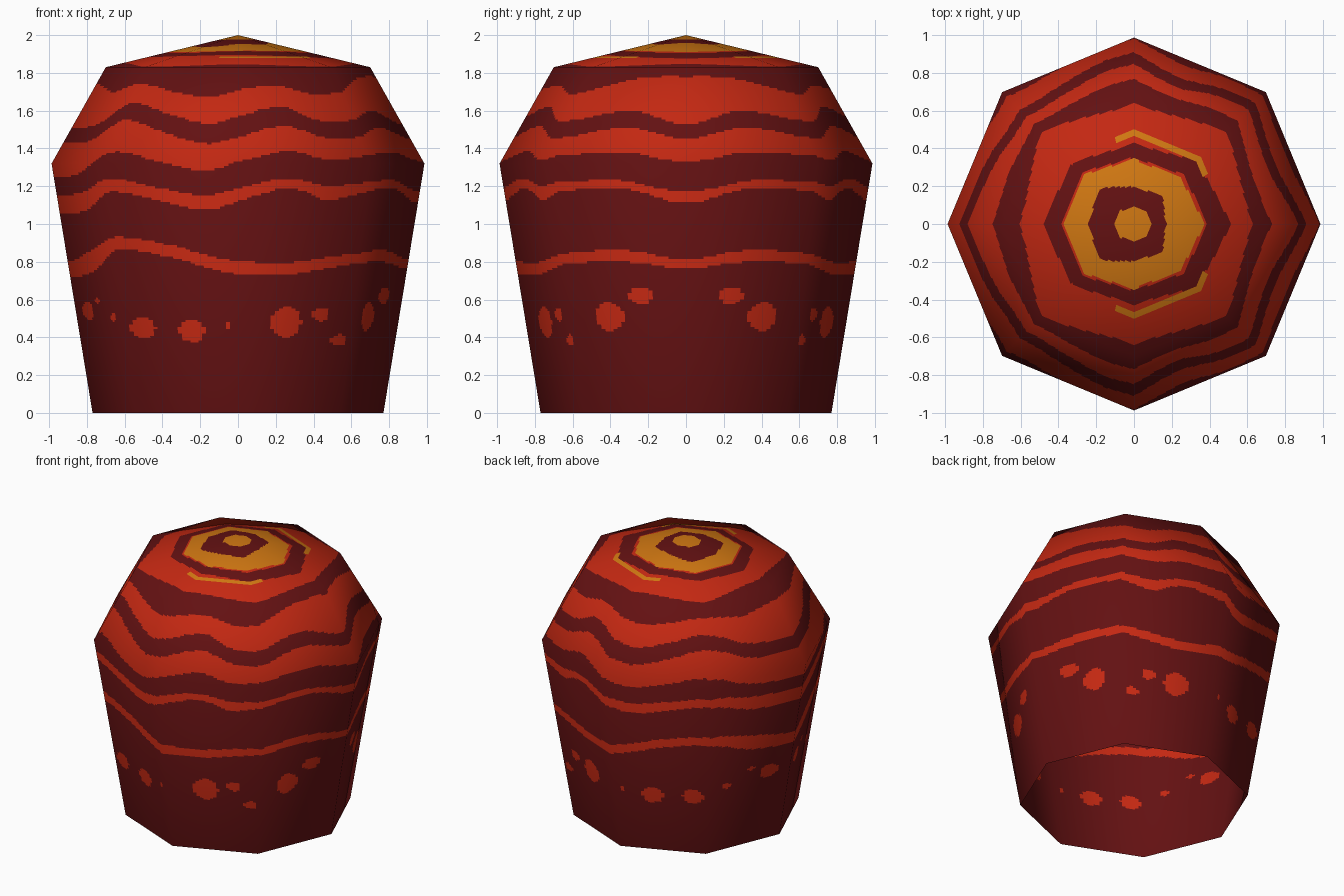
import bpy, math
from mathutils import Vector

if "Cube" in bpy.data.objects:
    bpy.data.objects.remove(bpy.data.objects["Cube"])

COLS, SIDES = 28, 8                      # columns per flat side, sides
CAP = 1.83                               # above this, p = CAP + (0.70 - radius)
APEX = CAP + 0.70
# profile rings: p, radius, z, normal (out, up), rows to next ring
RINGS = [(0.0, 0.77, 0.0, (0.987, -0.16), 110),
         (1.32, 0.987, 1.32, (0.985, 0.174), 46),
         (CAP, 0.70, 1.83, (0.605, 0.796), 60),
         (APEX, 0.0, 2.0, (0.0, 1.0), 0)]

# colours
def material(name, rgb):
    m = bpy.data.materials.new(name)
    m.diffuse_color = (*rgb, 1)
    m.use_nodes = True
    m.node_tree.nodes["Principled BSDF"].inputs["Base Color"].default_value = m.diffuse_color
    return m

MATS = [material("dark_maroon", (0.125, 0.0055, 0.006)),
        material("lava_red", (0.55, 0.021, 0.006)),
        material("amber", (0.63, 0.185, 0.006))]
D, R, A = 0, 1, 2

# wavy stripe edges: heights at stations around the half turn (0 = +x, 2 = front, 4 = -x)
S = [0, .5, 1, 1.3, 1.6, 2, 2.25, 2.6, 3, 3.5, 4]

def ring(*radii):
    return [APEX - r for r in radii]

BANDS = [  # (lower edge, colour above it)
    ([.765, .80, .79, .76, .73, .735, .77, .83, .86, .75, .72], R),
    ([.815, .86, .845, .82, .795, .805, .835, .895, .93, .86, .80], D),
    ([1.11, 1.19, 1.17, 1.13, 1.19, 1.12, 1.075, 1.12, 1.17, 1.07, 1.06], R),
    ([1.17, 1.23, 1.22, 1.20, 1.24, 1.19, 1.15, 1.19, 1.24, 1.17, 1.15], D),
    ([1.33, 1.38, 1.36, 1.34, 1.385, 1.33, 1.28, 1.33, 1.38, 1.27, 1.25], R),
    ([1.45, 1.51, 1.46, 1.46, 1.52, 1.46, 1.425, 1.48, 1.55, 1.44, 1.43], D),
    ([1.53, 1.60, 1.55, 1.55, 1.62, 1.57, 1.53, 1.58, 1.64, 1.53, 1.51], R),
    ([1.78, 1.77, 1.70, 1.69, 1.73, 1.71, 1.67, 1.70, 1.74, 1.70, 1.74], D),
    (ring(.63, .69, .64, .69, .61), R),
    (ring(.51, .47, .43, .46, .48), D),
    (ring(.39, .37, .355, .385, .38), R),
    (ring(.37, .35, .345, .37, .37), A),
    (ring(.17, .21, .20, .26, .24), D),
    (ring(.09, .09, .09, .10, .10), A)]

# spots near the base: station, height, half width (stations), half height
SPOTS = [(.39, .62, .10, .045), (.67, .51, .125, .075), (1.1, .385, .068, .03),
         (1.28, .52, .075, .035), (1.58, .48, .135, .08), (2.1, .46, .025, .016),
         (2.41, .435, .113, .06), (2.84, .45, .11, .06), (3.22, .505, .06, .02),
         (3.52, .595, .05, .014), (3.74, .54, .11, .05)]

def curve(vals, s):
    """Smooth curve through evenly or station-spaced values."""
    xs = S if len(vals) == len(S) else list(range(len(vals)))
    n = len(xs)
    i = max(k for k in range(n - 1) if xs[k] <= s)
    def slope(k):
        a, b = max(k - 1, 0), min(k + 1, n - 1)
        return 0 if k in (0, n - 1) else (vals[b] - vals[a]) / (xs[b] - xs[a])
    h = xs[i + 1] - xs[i]
    t = (s - xs[i]) / h
    return ((2*t**3 - 3*t**2 + 1) * vals[i] + (t**3 - 2*t**2 + t) * h * slope(i)
            + (3*t**2 - 2*t**3) * vals[i + 1] + (t**3 - t**2) * h * slope(i + 1))

def colour(s, p, edges):
    col = D
    for edge, (_, c) in zip(edges, BANDS):
        if p > edge:
            col = c
    if p < 0.72 and any(((s - a) / w)**2 + ((p - z) / h)**2 < 1 for a, z, w, h in SPOTS):
        col = R
    # thin amber arc on the crown
    if 0.75 < s < 2.3 and abs(APEX - p - 0.482) < 0.014:
        col = A
    return col

# rows up the profile
rows = []
for (p0, r0, z0, n0, k), (p1, r1, z1, n1, _) in zip(RINGS, RINGS[1:]):
    for j in range(k):
        t = j / k
        mix = lambda a, b: a + (b - a) * t
        rows.append((mix(p0, p1), mix(r0, r1), mix(z0, z1), mix(n0[0], n1[0]), mix(n0[1], n1[1])))

# directions around the octagon, straight between corners
def corner(k):
    a = -k * math.tau / SIDES
    return Vector((math.cos(a), math.sin(a), 0))

N = COLS * SIDES
dirs = [corner(i // COLS).lerp(corner(i // COLS + 1), (i % COLS) / COLS) for i in range(N)]

verts, normals, faces, mats = [], [], [], []
for p, r, z, no, nz in rows:
    for d in dirs:
        verts.append((d.x * r, d.y * r, z))
        normals.append(Vector((d.x * no, d.y * no, nz)).normalized())
verts.append((0, 0, 2.0))
normals.append(Vector((0, 0, 1)))

# faces, coloured by stripe and mirrored front to back
for i in range(N):
    s = (i + 0.5) / COLS
    s = s if s < 4 else 8 - s
    edges = [curve(v, s) for v, _ in BANDS]
    k = (i + 1) % N
    for j in range(len(rows)):
        a, b = j * N + i, j * N + k
        if j + 1 < len(rows):
            faces.append((a, a + N, b + N, b))
            top = rows[j + 1][0]
        else:
            faces.append((a, len(verts) - 1, b))
            top = APEX
        mats.append(colour(s, (rows[j][0] + top) / 2, edges))

# open-bottomed dome shell
mesh = bpy.data.meshes.new("domed_shell")
mesh.from_pydata(verts, [], faces)
for m in MATS:
    mesh.materials.append(m)
mesh.polygons.foreach_set("material_index", mats)
mesh.polygons.foreach_set("use_smooth", [True] * len(faces))
mesh.update()
mesh.normals_split_custom_set_from_vertices(normals)
shell = bpy.data.objects.new("domed_shell", mesh)
bpy.context.collection.objects.link(shell)
